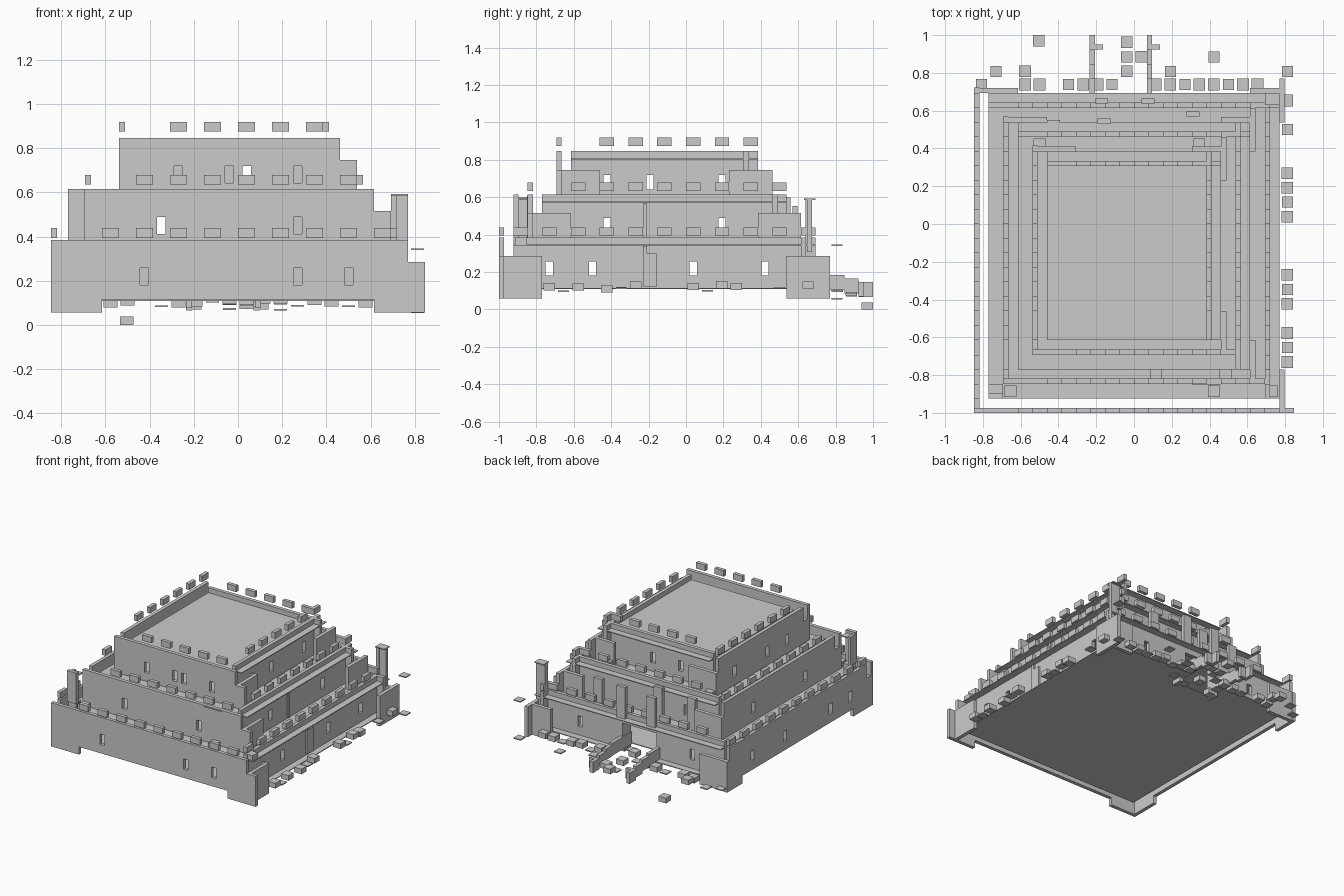
import bpy
import bmesh
import random
from mathutils import Matrix

random.seed(4)
U = 2 / 26          # one building block
T = 0.35            # wall thickness in blocks

old = bpy.data.objects.get("Cube")
if old:
    bpy.data.objects.remove(old, do_unlink=True)

stone = bpy.data.materials.new("grey stone")
stone.use_nodes = True
stone.diffuse_color = (0.6, 0.6, 0.6, 1)
stone.node_tree.nodes["Principled BSDF"].inputs["Base Color"].default_value = (0.6, 0.6, 0.6, 1)


def build(name, boxes):
    """Make one object from boxes given as low and high bounds in blocks."""
    bm = bmesh.new()
    for x0, x1, y0, y1, z0, z1 in boxes:
        mid = ((x0 + x1) / 2, (y0 + y1) / 2, (z0 + z1) / 2)
        mat = Matrix.Translation(mid) @ Matrix.Diagonal((x1 - x0, y1 - y0, z1 - z0, 1))
        bmesh.ops.create_cube(bm, size=1, matrix=mat)
    bmesh.ops.scale(bm, vec=(U, U, U), verts=bm.verts)
    mesh = bpy.data.meshes.new(name)
    bm.to_mesh(mesh)
    bm.free()
    mesh.materials.append(stone)
    obj = bpy.data.objects.new(name, mesh)
    bpy.context.collection.objects.link(obj)
    return obj


def along(axis, a0, a1, at, z0, z1):
    """Thin upright box running along x or y."""
    if axis == "x":
        return (a0, a1, at, at + T, z0, z1)
    return (at, at + T, a0, a1, z0, z1)


def wall(name, axis, a0, a1, at, z0, z1, windows, gate=None):
    """Wall with narrow window slits and an optional gate opening."""
    holes = [(w - 0.25, w + 0.25, z0 + 0.85, z0 + 1.85) for w in windows]
    if gate:
        holes.append((gate[0], gate[1], z0, z0 + 2.4))
    boxes, pos = [], a0
    for h0, h1, low, high in sorted(holes):
        boxes.append(along(axis, pos, h0, at, z0, z1))
        boxes.append(along(axis, h0, h1, at, high, z1))
        if low > z0:
            boxes.append(along(axis, h0, h1, at, z0, low))
        pos = h1
    boxes.append(along(axis, pos, a1, at, z0, z1))
    build(name, boxes)


# Window positions for the three storeys
front_windows = ([-8.5, -5.5, 3.5, 6.5], [-4.5, 3.5], [-3.5, -0.5, 0.5, 3.5])
side_windows = ([-9.5, -6.5, 0.5, 5.5], [-5.5, 2.5], [-5.5, -2.5, 2.5])
back_windows = ([-6.5, 5.5], [-4.5, 2.5], [-2.5, 0.5])

for i, level in enumerate(("lower", "middle", "upper")):
    s = 2 * i
    z0 = 1.5 + 3 * i
    z1 = z0 + 3.5
    left, right, front, back = -11 + s, 9 - s, -13 + s, 8 - s
    # Walls
    wall(level + "_front_wall", "x", left, 10 - s, front, z0, z1, front_windows[i])
    wall(level + "_back_wall", "x", left + 1, 10 - s, back, z0, z1, back_windows[i],
         (-2.7, 1) if i == 0 else None)
    wall(level + "_left_wall", "y", front + 1, 9 - s, left, z0, z1, side_windows[i])
    wall(level + "_right_wall", "y", front + 1, 9 - s, right, z0, z1, side_windows[i])
    # Roof deck
    build(level + "_deck", [(left + 1, 10 - s, front + 1, 9 - s, z1 - 0.56, z1 - 0.48)])
    # Corner panels, set lower than the walls
    c0, c1 = z0 - 0.75, z0 + 2.2
    corners = []
    for y in (front, 9 - s):
        corners += [along("x", left, left + 3, y, c0, c1),
                    along("x", 8 - s, 11 - s if y < 0 else 10 - s, y, c0, c1)]
    for x in (left, 10 - s):
        corners += [along("y", front, front + 3, x, c0, c1),
                    along("y", 7 - s, 10 - s if x > 0 else 9.4 - s, x, c0, c1)]
    build(level + "_corner_panels", corners)
    # Battlements, one block in every two
    m0 = z1 + 0.13 + 0.12 * i
    m1 = m0 + 0.57
    merlons = []
    for k in range(left + 3, 10 - s, 2):
        merlons.append(along("x", k, k + 1, front, m0, m1))
        merlons.append(along("x", k, k + 1, back, m0, m1))
    for k in range(-10 + s if i else -12, 9 - s, 2):
        merlons.append(along("y", k, k + 1, left, m0, m1))
        merlons.append(along("y", k, k + 1, right, m0, m1))
    build(level + "_battlements", merlons)

# Ground floor with a notch behind the gate
build("ground_floor", [(-10, 10, -12, 7, 1.42, 1.5), (-10, -3, 7, 9, 1.42, 1.5),
                       (1.3, 10, 7, 9, 1.42, 1.5)])

# Narrow strips on the right walls and a broad panel on the front
build("wall_strips", [(9.35, 9.5, -3, -2.7, 1.6, 4.4), (9.35, 9.5, -2.7, -2, 1.6, 3.9),
                      (7.35, 7.5, -3, -2.7, 4.6, 7.4), (4, 6, -11.06, -11, 4.6, 7.9)])

# Watch posts with caps
build("front_left_post", [(-10, -9, -12, -11.65, 5, 8), (-10, -9.7, -12, -11, 5, 7.8),
                          (-10, -9, -12, -11, 7.6, 7.7)])
build("back_right_post", [(9, 10, 8.4, 8.75, 4, 7.7), (9, 9.35, 8.3, 8.75, 4, 7.7),
                          (9, 10, 8.2, 9, 7.6, 7.7)])

# Upright panels above the gate
build("gate_panels", [(x, x + 0.9, y, y + 0.35, 4.5, z) for x, y, z in
                      ((3.6, 7.4, 7.2), (0.5, 8.3, 7.6), (-2.7, 8.3, 7.4),
                       (-2.5, 6.9, 7.8), (-6, 6.8, 7.6))])
build("gate_posts", [(-3.05, -2.7, 7, 8, 1, 4), (1, 1.35, 7, 8, 1, 4)])

# Stepped rails beside the entrance path
rails = []
for x in (-3.05, 0.9):
    rails.append((x, x + T, 7, 10, 1.4, 2.6))
    rails += [(x, x + T, 10 + k, 11 + k, 1.35 - 0.25 * k, 2.4 - 0.25 * k) for k in range(3)]
    rails.append((x + T, x + 0.9, 12, 12.35, 0.9, 1.9))
build("entrance_rails", rails)


def rubble(x, y, z, flat):
    r = 0.4 if not flat else 0.38
    return (x - r, x + r, y - r, y + r, z, z + (0.1 if flat else 0.5))


# Fallen stones along the back and right sides
stones = []
for n, k in enumerate([-10.5, -7.5, -6.5, -4.5, -3.5, -2.5, -1.5] + [1.5 + j for j in range(8)]):
    stones.append(rubble(k, 9.6, random.uniform(1.0, 1.35), n % 3 == 0))
for n, (x, y) in enumerate(((-9.5, 10.5), (-7.5, 10.5), (2.5, 10.5), (-0.5, 10.5), (-0.5, 11.5),
                            (0.5, 11.5), (5.5, 11.5), (-0.5, 12.5), (-2.5, 8.6), (-0.5, 8.6),
                            (2.5, 8.6), (-2.5, 7.6), (0.5, 7.6))):
    stones.append(rubble(x, y, random.uniform(0.8, 1.3), n % 2 == 0))
build("back_rubble", stones)
build("lone_stone", [rubble(-6.55, 12.6, 0, False)])

stones = []
for n, k in enumerate((-9.5, -8.5, -7.5, -5.5, -4.5, -3.5, 0.5, 1.5, 2.5, 3.5, 6.5, 8.5)):
    stones.append(rubble(10.55, k, random.uniform(1.15, 1.5), n % 3 == 1))
stones += [rubble(10.55, 10.5, z, True) for z in (0.7, 4.4)]
build("right_rubble", stones)

# Loose stones lying on the terraces
build("terrace_stones", [rubble(-9.5, -11.5, 4.5, False), rubble(-8.5, -11.5, 4.5, False),
                         rubble(5.5, -11.5, 4.5, False), rubble(9.5, -11.5, 4.5, False),
                         rubble(1.5, -10.4, 4.5, False), rubble(6.3, -10.4, 4.5, False),
                         rubble(-6.5, 5.5, 7.5, False), rubble(4.5, 5.5, 7.5, False)])
